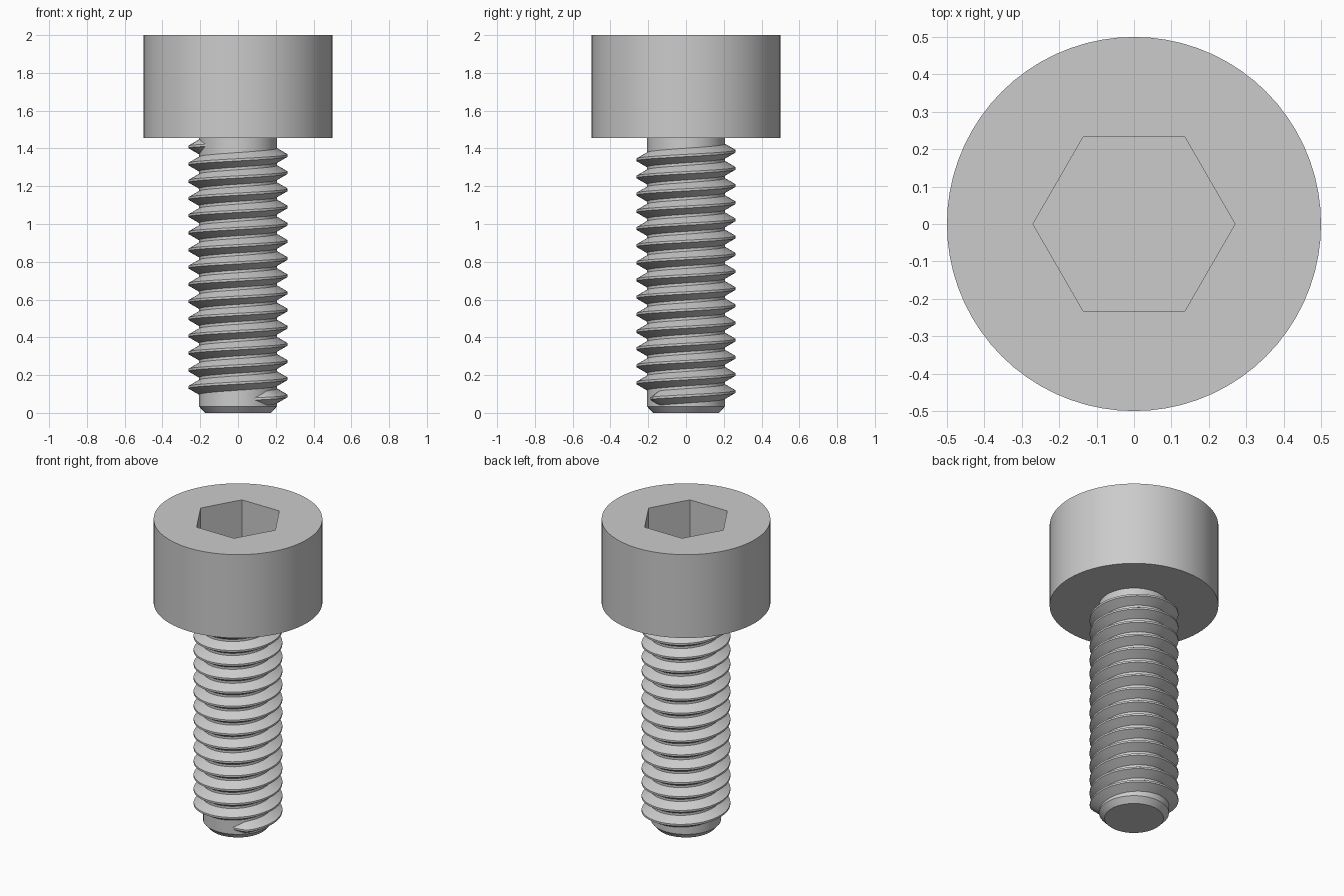
import bpy, bmesh
from math import sin, cos, tan, pi, radians

cube = bpy.data.objects.get("Cube")
if cube:
    bpy.data.objects.remove(cube, do_unlink=True)

# Single steel colour
steel = bpy.data.materials.new("steel_grey")
steel.use_nodes = True
grey = (0.6, 0.6, 0.6, 1)
steel.diffuse_color = grey
steel.node_tree.nodes["Principled BSDF"].inputs["Base Color"].default_value = grey

HEAD_R, HEAD_Z, TOP = 0.5, 1.455, 2.0
HEX_R, HEX_DEPTH = 0.27, 0.28
ROOT_R, CREST_R = 0.207, 0.263
PITCH = 1 / 11


def ring(bm, radius, z, sides):
    return [bm.verts.new((radius * cos(2 * pi * i / sides),
                          radius * sin(2 * pi * i / sides), z)) for i in range(sides)]


def skin(bm, a, b):
    """Join two equal closed rings with quads."""
    for i in range(len(a)):
        j = (i + 1) % len(a)
        bm.faces.new((a[i], a[j], b[j], b[i]))


def finish(bm, name):
    bmesh.ops.recalc_face_normals(bm, faces=bm.faces)
    mesh = bpy.data.meshes.new(name)
    bm.to_mesh(mesh)
    bm.free()
    obj = bpy.data.objects.new(name, mesh)
    bpy.context.collection.objects.link(obj)
    mesh.materials.append(steel)
    bpy.ops.object.select_all(action='DESELECT')
    obj.select_set(True)
    bpy.context.view_layer.objects.active = obj
    bpy.ops.object.shade_smooth_by_angle(angle=radians(30))
    return obj


# Cylindrical head with hexagonal socket
bm = bmesh.new()
low, high = ring(bm, HEAD_R, HEAD_Z, 72), ring(bm, HEAD_R, TOP, 72)
rim, floor = ring(bm, HEX_R, TOP, 6), ring(bm, HEX_R, TOP - HEX_DEPTH, 6)
skin(bm, low, high)
skin(bm, rim, floor)
bm.faces.new(low)
bm.faces.new(floor)
for i in range(6):
    # each hexagon side fans out to its share of the outer edge
    j = (i + 1) % 6
    arc = [high[(i * 12 + k) % 72] for k in range(13)]
    bm.faces.new([rim[i]] + arc + [rim[j]])
finish(bm, "socket_head")

# Shank with chamfered tip
bm = bmesh.new()
rings = [ring(bm, r, z, 48) for r, z in
         ((0.175, 0), (ROOT_R, 0.035), (ROOT_R, HEAD_Z))]
for a, b in zip(rings, rings[1:]):
    skin(bm, a, b)
bm.faces.new(rings[0])
bm.faces.new(rings[-1])
finish(bm, "shank")

# Right-handed helical thread that fades into the shank at both ends
bm = bmesh.new()
start, end = radians(-66), radians(216) + 14 * 2 * pi
fade, base_r, flat = radians(24), 0.2, 0.006
steps = 720
sections = []
for i in range(steps + 1):
    a = start + (end - start) * i / steps
    grow = min(1, (a - start) / fade, (end - a) / fade)
    r = base_r + 0.002 + (CREST_R - base_r - 0.002) * grow
    half = flat + (r - base_r) * tan(pi / 6)
    z = 0.09 + PITCH * a / (2 * pi)
    sections.append([bm.verts.new((q * cos(a), q * sin(a), z + h)) for q, h in
                     ((base_r, -half), (r, -flat), (r, flat), (base_r, half))])
for a, b in zip(sections, sections[1:]):
    skin(bm, a, b)
bm.faces.new(sections[0])
bm.faces.new(sections[-1])
finish(bm, "thread")
